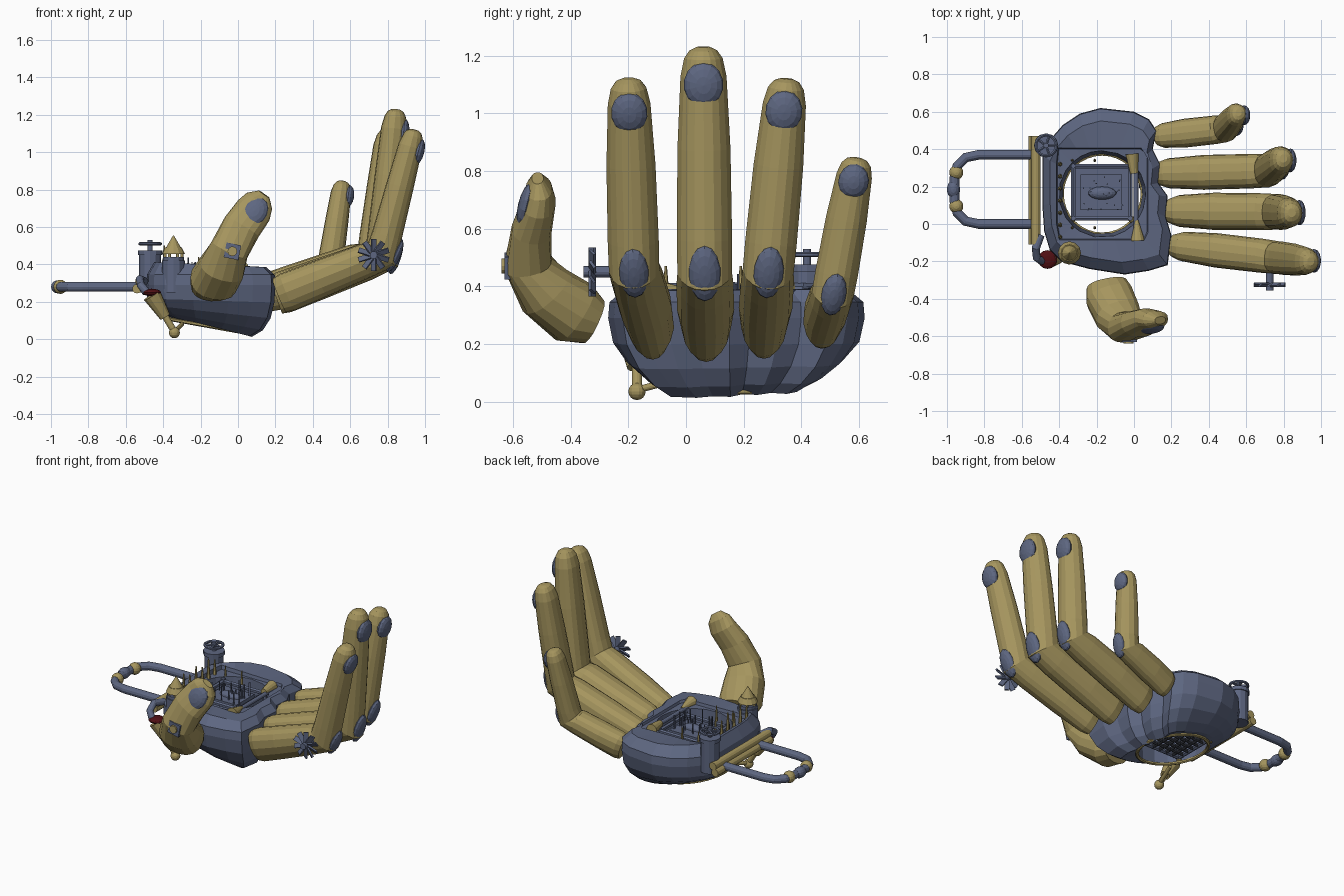
import bpy, bmesh, math, random
from mathutils import Vector as V, Matrix

random.seed(4)
if "Cube" in bpy.data.objects:
    bpy.data.objects.remove(bpy.data.objects["Cube"])
made = []


def material(name, rgb):
    m = bpy.data.materials.new(name)
    m.use_nodes = True
    m.diffuse_color = (*rgb, 1)
    m.node_tree.nodes["Principled BSDF"].inputs["Base Color"].default_value = (*rgb, 1)
    return m


BLUE = material("slate blue", (0.11, 0.134, 0.218))
GOLD = material("old gold", (0.38, 0.303, 0.113))
STEEL = material("dark steel", (0.04, 0.045, 0.06))
RED = material("dark red", (0.08, 0.005, 0.007))


def finish(name, bm, mat):
    bmesh.ops.recalc_face_normals(bm, faces=bm.faces)
    me = bpy.data.meshes.new(name)
    bm.to_mesh(me)
    bm.free()
    me.materials.append(mat)
    ob = bpy.data.objects.new(name, me)
    bpy.context.collection.objects.link(ob)
    made.append(ob)


def loft(bm, rings, loop=False):
    vs = [[bm.verts.new(p) for p in r] for r in rings]
    n = len(vs[0])
    for a, b in zip(vs, vs[1:] + ([vs[0]] if loop else [])):
        for i in range(n):
            bm.faces.new((a[i], a[(i + 1) % n], b[(i + 1) % n], b[i]))
    if not loop:
        bm.faces.new(vs[0])
        bm.faces.new(vs[-1])


def sweep(bm, pts, sizes, ref, seg=12, power=1.0, keel=0.0, loop=False):
    """Sweep a rounded section along pts; sizes are (side, depth) half widths."""
    pts, rings, n = [V(p) for p in pts], [], len(pts)
    for k, p in enumerate(pts):
        a, b = (pts[k - 1], pts[(k + 1) % n]) if loop else (pts[max(k - 1, 0)], pts[min(k + 1, n - 1)])
        t = (b - a).normalized()
        s = V(ref)
        s = (s - t * s.dot(t)).normalized()
        o = s.cross(t)
        ring = []
        for i in range(seg):
            ang = math.tau * i / seg
            c, d = math.cos(ang), math.sin(ang)
            c = math.copysign(abs(c) ** power, c) * (1 - keel * max(d, 0))
            d = math.copysign(abs(d) ** power, d)
            ring.append(p + s * c * sizes[k][0] + o * d * sizes[k][1])
        rings.append(ring)
    loft(bm, rings, loop)


def rod(bm, p, q, r1, r2=None, seg=12):
    p, q = V(p), V(q)
    m = Matrix.Translation((p + q) / 2) @ (q - p).to_track_quat('Z', 'Y').to_matrix().to_4x4()
    bmesh.ops.create_cone(bm, cap_ends=True, segments=seg, radius1=r1, radius2=r1 if r2 is None else r2,
                          depth=(q - p).length, matrix=m)


def box(bm, c, size, rot=Matrix()):
    bmesh.ops.create_cube(bm, size=1, matrix=Matrix.Translation(c) @ rot @ Matrix.Diagonal((*size, 1)))


def ball(bm, c, size, axes=None):
    rot = Matrix(axes).transposed().to_4x4() if axes else Matrix()
    bmesh.ops.create_uvsphere(bm, u_segments=14, v_segments=8, radius=1,
                              matrix=Matrix.Translation(c) @ rot @ Matrix.Diagonal((*size, 1)))


def circle(c, r, n, slope=0.0):
    ring = [V((r * math.cos(math.tau * i / n), r * math.sin(math.tau * i / n), 0)) for i in range(n)]
    return [V(c) + p - V((0, 0, slope * p.x)) for p in ring]


def part(name, mat, fn, calls):
    bm = bmesh.new()
    for args in calls:
        fn(bm, *args)
    finish(name, bm, mat)


# Palm: rounded bowl with scalloped finger edge and a round through hole
outline = [(0.2, -0.06), (0.17, 0.04), (0.18, 0.15), (0.13, 0.22), (0.14, 0.32), (0.1, 0.4), (0.12, 0.5),
           (0.08, 0.56), (0, 0.6), (-0.18, 0.62), (-0.29, 0.59), (-0.38, 0.53), (-0.45, 0.45), (-0.49, 0.37),
           (-0.49, 0.24), (-0.49, 0.1), (-0.48, -0.04), (-0.45, -0.14), (-0.39, -0.2), (-0.24, -0.24),
           (-0.05, -0.27), (0.08, -0.25), (0.18, -0.22), (0.19, -0.14)]
hub = V((-0.17, 0.16, 0))


def level(fx, fy, z, slope=0.0):
    return [V((hub.x + (x - hub.x) * fx, hub.y + (y - hub.y) * fy, z - slope * (x - 0.07))) for x, y in outline]


def opening(r, z, square=False, slope=0.0):
    ring = []
    for x, y in outline:
        d = V((x, y, 0)) - hub
        d /= max(abs(d.x), abs(d.y)) if square else d.length
        ring.append(V((hub.x + d.x * r, hub.y + d.y * r, z - slope * (hub.x + d.x * r - 0.07))))
    return ring


bm = bmesh.new()
loft(bm, [opening(0.232, 0.372), opening(0.24, 0.374, True), opening(0.245, 0.39, True, 0.02),
          level(0.87, 0.85, 0.39, 0.04), level(0.99, 0.99, 0.345), level(1, 1, 0.29), level(0.985, 0.96, 0.2, 0.03),
          level(0.93, 0.85, 0.125, 0.1), level(0.82, 0.7, 0.068, 0.15), level(0.66, 0.56, 0.035, 0.17),
          opening(0.215, 0.035, False, 0.18)], loop=True)
finish("palm", bm, BLUE)

# Fingers: base, knuckle, tip, half width
fingers = {"index": ((0.22, -0.115, 0.235), (0.77, -0.18, 0.455), (0.945, -0.2, 1.12), 0.086),
           "middle": ((0.2, 0.07, 0.235), (0.77, 0.065, 0.445), (0.845, 0.06, 1.23), 0.093),
           "ring": ((0.14, 0.27, 0.24), (0.72, 0.285, 0.45), (0.80, 0.35, 1.12), 0.087),
           "little": ((0.13, 0.47, 0.26), (0.49, 0.51, 0.375), (0.56, 0.595, 0.845), 0.072)}
for name, (base, knuckle, tip, w) in fingers.items():
    b, k, t = V(base), V(knuckle), V(tip)
    path = [b, b.lerp(k, 0.08), b.lerp(k, 0.4), b.lerp(k, 0.84), k, k.lerp(t, 0.15), k.lerp(t, 0.55),
            k.lerp(t, 0.87), k.lerp(t, 0.95), k.lerp(t, 0.985), t]
    sizes = [(w * s, w * d) for s, d in ((0.72, 1.12), (0.92, 1.22), (1.07, 1.17), (1.06, 1.08), (1.02, 1.12),
                                         (1.03, 0.95), (0.99, 0.86), (0.86, 0.76), (0.72, 0.62), (0.52, 0.45),
                                         (0.25, 0.22))]
    bm = bmesh.new()
    sweep(bm, path, sizes, (0, 1, 0), seg=16, power=0.8, keel=0.25)
    finish(name + "_finger", bm, GOLD)

    # Nail and knuckle plate on the outer side
    bm = bmesh.new()
    up, low = (t - k).normalized(), (k - b).normalized()
    for at, along, half, off in ((k.lerp(t, 0.84), up, (w * 0.74, w * 0.85, 0.032), w * 0.56),
                                 (k + up * w * 0.22, (up + low * 0.25).normalized(), (w * 0.6, w * 1.08, 0.03),
                                  w * 0.8)):
        side = V((0, 1, 0))
        side = (side - along * side.dot(along)).normalized()
        out = side.cross(along)
        ball(bm, at + out * off, half, (side, along, out))
    finish(name + "_nail_and_knuckle", bm, BLUE)

# Thumb with nail and square bolt
bm = bmesh.new()
sweep(bm, [(-0.145, -0.325, 0.28), (-0.13, -0.39, 0.31), (-0.085, -0.49, 0.385), (-0.045, -0.55, 0.48),
           (0.02, -0.535, 0.6), (0.085, -0.51, 0.69), (0.115, -0.51, 0.74), (0.14, -0.515, 0.775)],
      [(0.11, 0.085), (0.13, 0.115), (0.125, 0.105), (0.105, 0.085), (0.105, 0.07), (0.1, 0.058), (0.08, 0.045),
       (0.035, 0.02)], (1, 0, 0), seg=16, power=0.85)
finish("thumb", bm, GOLD)
along = V((0.55, 0.2, 0.82)).normalized()
side = V((1, 0, 0)).cross(along).cross(along).normalized()
part("thumb_nail", BLUE, ball, [((0.087, -0.553, 0.68), (0.068, 0.09, 0.03), (side, along, side.cross(along)))])
tilt = Matrix.Rotation(0.2, 4, 'Y')
part("thumb_bolt", BLUE, box, [((-0.03, -0.605, 0.47), (0.08, 0.05, 0.08), tilt)])
part("thumb_bolt_cap", GOLD, rod, [((-0.03, -0.61, 0.47), (-0.03, -0.64, 0.47), 0.026)])

# Bladed wheel on the index knuckle
bm = bmesh.new()
c = V((0.725, -0.325, 0.45))
rod(bm, c + V((0, 0.1, 0)), c - V((0, 0.03, 0)), 0.02)
for i in range(10):
    turn = Matrix.Rotation(math.tau * i / 10, 4, 'Y')
    box(bm, c + turn @ V((0, 0, 0.052)), (0.03, 0.01, 0.066), turn @ Matrix.Rotation(0.6, 4, 'Z'))
finish("bladed_wheel", bm, BLUE)

# Carry handle and its collars
bend = [(-0.9, 0.355), (-0.945, 0.31), (-0.96, 0.25)]
half = [(-0.53, 0.37), (-0.83, 0.37)] + bend
path = [(x, y, 0.28) for x, y in half + [(x, 0.37 - y) for x, y in reversed(half)]]
bm = bmesh.new()
sweep(bm, path, [(0.026, 0.026)] * len(path), (0, 0, 1))
ball(bm, (-0.965, 0.185, 0.28), (0.035, 0.05, 0.035))
finish("carry_handle", bm, BLUE)
part("handle_collars", GOLD, ball, [((-0.95, y, 0.28), (0.038,) * 3) for y in (0.275, 0.095)])
part("handle_beam", GOLD, rod, [((x, -0.11, z), (x, 0.47, z), 0.025) for x, z in
                                ((-0.54, 0.27), (-0.525, 0.31))])

# Canister with hand wheel
cx, cy = -0.47, 0.42
part("canister", BLUE, rod, [((cx, cy, 0.25), (cx, cy, 0.45), 0.058), ((cx, cy, 0.45), (cx, cy, 0.475), 0.065)])
bm = bmesh.new()
rod(bm, (cx, cy, 0.47), (cx, cy, 0.53), 0.014)
sweep(bm, circle((cx, cy, 0.51), 0.055, 20), [(0.009, 0.009)] * 20, (0, 0, 1), seg=6, loop=True)
for p in circle((cx, cy, 0.51), 0.055, 5):
    rod(bm, (cx, cy, 0.51), p, 0.008, seg=6)
finish("hand_wheel", bm, BLUE)

# Roofed turret
tx, ty = -0.345, -0.155
part("turret", BLUE, rod, [((tx, ty, 0.25), (tx, ty, 0.42), 0.062), ((tx, ty, 0.42), (tx, ty, 0.44), 0.055)])
part("turret_roof", GOLD, rod, [((tx, ty, 0.455), (tx, ty, 0.49), 0.062, 0.045),
                                ((tx, ty, 0.49), (tx, ty, 0.555), 0.04, 0.002)]
     + [(p, p + V((0, 0, 0.03)), 0.008) for p in circle((tx, ty, 0.43), 0.045, 6)])

# Corner cup with red filling, feed pipe and drain
part("cup", GOLD, rod, [((-0.46, -0.19, 0.235), (-0.39, -0.175, 0.12), 0.05, 0.03),
                        ((-0.4, -0.17, 0.14), (-0.34, -0.17, 0.04), 0.018),
                        ((-0.34, -0.17, 0.04), (-0.3, -0.02, 0.08), 0.012)])
part("cup_filling", RED, ball, [((-0.462, -0.19, 0.25), (0.052, 0.05, 0.02))])
part("drain_knob", GOLD, ball, [((-0.34, -0.17, 0.035), (0.03,) * 3)])
bm = bmesh.new()
sweep(bm, [(-0.5, -0.06, 0.31), (-0.525, -0.13, 0.32), (-0.52, -0.18, 0.29), (-0.49, -0.2, 0.25)],
      [(0.022, 0.022)] * 4, (0, 0, 1))
finish("feed_pipe", bm, BLUE)

# Machine cage inside the palm opening
x0, x1, y0, y1 = -0.325, -0.02, 0.03, 0.31
corners = [(x0, y0), (x1, y0), (x1, y1), (x0, y1)]
edges = list(zip(corners, corners[1:] + corners[:1]))
part("cage", BLUE, rod, [((*a, z), (*b, z), 0.014, 0.014, 6) for z in (0.13, 0.35) for a, b in edges]
     + [((*a, 0.13), (*a, 0.37), 0.014, 0.014, 6) for a in corners])
bm = bmesh.new()
box(bm, (-0.173, 0.17, 0.3), (0.295, 0.27, 0.05))
box(bm, (-0.175, 0.17, 0.32), (0.22, 0.19, 0.06))
ball(bm, (-0.17, 0.165, 0.35), (0.075, 0.035, 0.03))
for i in range(24):
    x, y = random.uniform(-0.28, -0.06), random.uniform(0.06, 0.27)
    rod(bm, (x, y, 0.33), (x, y, random.uniform(0.39, 0.45)), 0.004, seg=5)
finish("engine_core", bm, BLUE)
bm = bmesh.new()
for i in range(7):
    x, y = x0 + i / 6 * (x1 - x0), y0 + i / 6 * (y1 - y0)
    rod(bm, (x, y0, 0.13), (x, y1, 0.13), 0.012, seg=6)
    rod(bm, (x0, y, 0.13), (x1, y, 0.13), 0.012, seg=6)
finish("floor_lattice", bm, STEEL)
part("cage_struts", GOLD, rod, [((x, y, 0.13), (hub.x + (x - hub.x) * 1.1, hub.y + (y - hub.y) * 1.1, 0.12),
                                0.016) for x, y in corners])
bm = bmesh.new()
sweep(bm, circle((hub.x, hub.y, 0.073), 0.215, 32, 0.18), [(0.011, 0.011)] * 32, (0, 0, 1), seg=6, loop=True)
finish("lower_rim", bm, GOLD)

# Row of slim spires, cross shaft and its end cones
part("spires", GOLD, rod, [((-0.395, -0.07 + 0.065 * i, 0.36), (-0.395, -0.07 + 0.065 * i, 0.47 + 0.03 * (i % 2)),
                            0.013, 0.004, 6) for i in range(7)]
     + [((x, y, 0.34), (x, y, 0.44), 0.009, 0.003, 6) for x in (-0.33, -0.21) for y in (-0.02, 0.34)])
part("cross_shaft", BLUE, rod, [((0.01, -0.07, 0.37), (0.01, 0.36, 0.37), 0.013)])
part("shaft_cones", GOLD, rod, [((-0.01, 0.375, 0.38), (0, 0.27, 0.38), 0.035, 0.02),
                                ((0.02, -0.09, 0.38), (0.015, 0.02, 0.38), 0.038, 0.008)])

# Smooth shading with sharp edges kept
for ob in bpy.context.view_layer.objects:
    ob.select_set(ob in made)
bpy.context.view_layer.objects.active = made[0]
bpy.ops.object.shade_smooth_by_angle(angle=math.radians(42))
